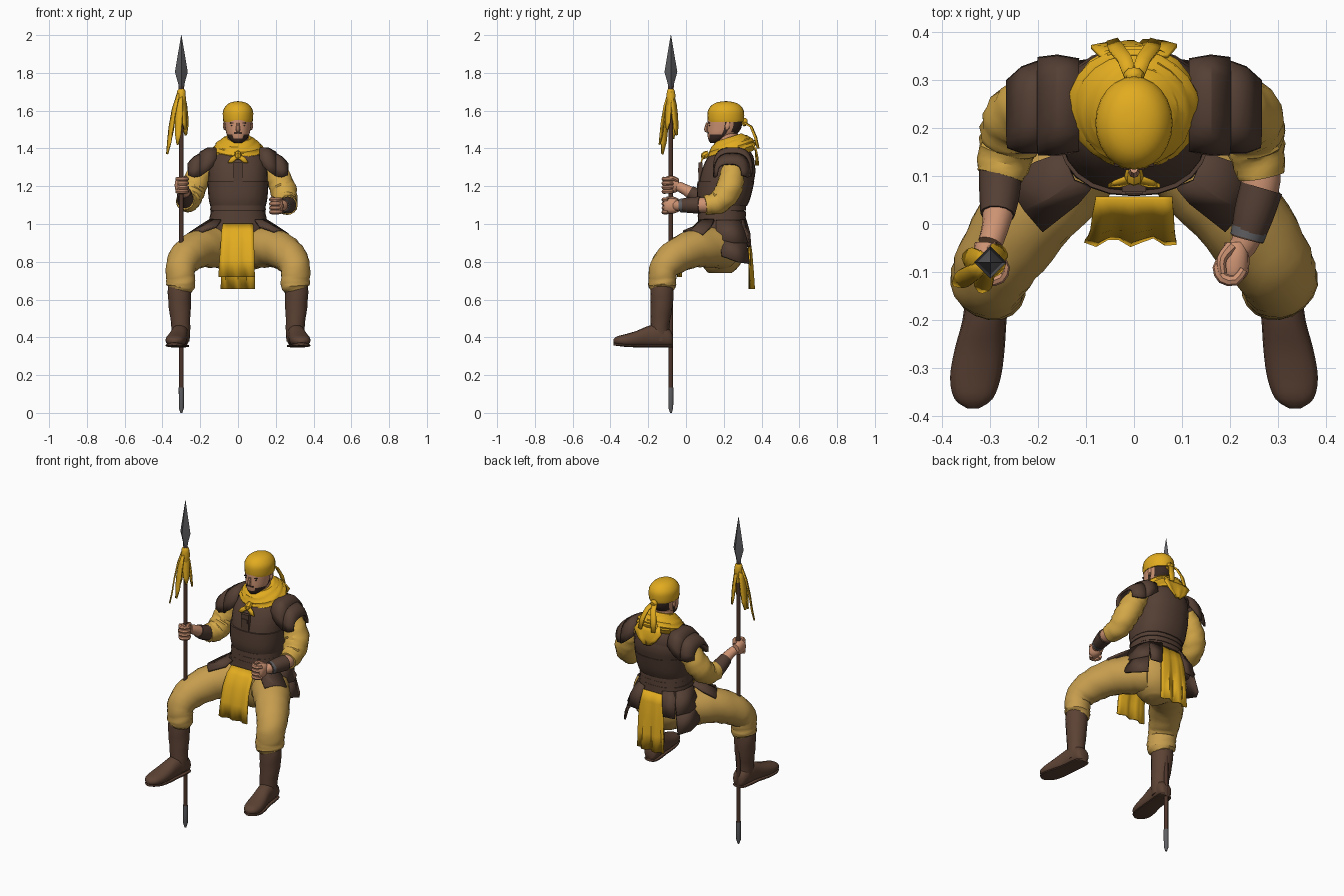
import bpy, bmesh, math
from mathutils import Vector

def material(name, r, g, b):
    m = bpy.data.materials.new(name)
    m.diffuse_color = [*(((c / 255 + 0.055) / 1.055) ** 2.4 for c in (r, g, b)), 1]
    return m

ARMOR = material("dark leather", 84, 63, 52)
BOOT = material("boot leather", 92, 66, 52)
YELLOW = material("yellow cloth", 226, 172, 32)
TAN = material("tan trousers", 198, 157, 78)
SLEEVE = material("sleeve cloth", 212, 168, 72)
SKIN = material("skin", 205, 147, 115)
HAIR = material("dark hair", 58, 42, 36)
STEEL = material("dark steel", 96, 96, 100)
WOOD = material("spear wood", 76, 52, 42)

def finish(name, bm, mat, angle=40, solid=0):
    bmesh.ops.recalc_face_normals(bm, faces=bm.faces)
    me = bpy.data.meshes.new(name)
    bm.to_mesh(me)
    bm.free()
    me.materials.append(mat)
    me.shade_smooth()
    me.set_sharp_from_angle(angle=math.radians(angle))
    ob = bpy.data.objects.new(name, me)
    bpy.context.collection.objects.link(ob)
    if solid:
        mod = ob.modifiers.new("thickness", 'SOLIDIFY')
        mod.thickness, mod.offset = solid, 0
    return ob

def spline(rows, s):
    """Catmull-Rom interpolation of tuples."""
    out = []
    for i in range(len(rows) - 1):
        a, b, c, d = (rows[max(0, min(len(rows) - 1, i + k))] for k in (-1, 0, 1, 2))
        for j in range(s):
            t = j / s
            out.append([0.5 * (2 * q + (r - p) * t + (2 * p - 5 * q + 4 * r - w) * t * t
                        + (3 * q - p - 3 * r + w) * t ** 3) for p, q, r, w in zip(a, b, c, d)])
    return out + [list(rows[-1])]

def grid(bm, rings, closed):
    vs = [[bm.verts.new(p) for p in r] for r in rings]
    n = len(vs[0])
    for a, b in zip(vs, vs[1:]):
        for i in range(n if closed else n - 1):
            j = (i + 1) % n
            bm.faces.new((a[i], a[j], b[j], b[i]))
    return vs

def tube(name, rows, mat, n=16, s=3, fold=0, axis=None, p=1, angle=40):
    """Loft of ellipses; a row is x, y, z, radius a, radius b."""
    rows = spline([r if len(r) == 5 else (*r, r[3]) for r in rows], s)
    pts = [Vector(r[:3]) for r in rows]
    u, rings = Vector((1, 0, 0)), []
    for k, r in enumerate(rows):
        t = Vector(axis) if axis else (pts[min(k + 1, len(pts) - 1)] - pts[max(k - 1, 0)]).normalized()
        if abs(u.dot(t)) > 0.95:
            u = Vector((0, 1, 0))
        u = (u - t * u.dot(t)).normalized()
        v = t.cross(u)
        ring = []
        for i in range(n):
            a = math.tau * i / n
            c, d = math.cos(a), math.sin(a)
            f = 1 + fold * math.sin(k * 2.1 + 2 * math.sin(a * 2 + k * 0.4))
            ring.append(pts[k] + u * math.copysign(abs(c) ** p, c) * r[3] * f
                        + v * math.copysign(abs(d) ** p, d) * r[4] * f)
        rings.append(ring)
    bm = bmesh.new()
    vs = grid(bm, rings, True)
    bm.faces.new(vs[0])
    bm.faces.new(vs[-1])
    return finish(name, bm, mat, angle)

def stack(name, rows, mat, **kw):
    """Horizontal loft; a row is z, y centre, x radius, y radius."""
    return tube(name, [(0, cy, z, rx, ry) for z, cy, rx, ry in rows], mat, axis=(0, 0, 1), **kw)

def ribbon(name, rows, mat, side=(1, 0, 0), cols=2, wave=0, thick=0.008):
    """Hanging strip; a row is x, y, z, half width."""
    side = Vector(side).normalized()
    out = side.cross(Vector((0, 0, 1))).normalized()
    bm = bmesh.new()
    rings = [[Vector(r[:3]) + side * r[3] * (2 * i / cols - 1) + out * wave * k / len(rows) * math.sin(i * 1.9)
              for i in range(cols + 1)] for k, r in enumerate(rows)]
    grid(bm, rings, False)
    return finish(name, bm, mat, solid=thick)

def plate(name, rows, mat, thick=0.012):
    bm = bmesh.new()
    grid(bm, rows, False)
    return finish(name, bm, mat, 25, thick)

def box(name, c, size, mat):
    bm = bmesh.new()
    bmesh.ops.create_cube(bm, size=1)
    for v in bm.verts:
        v.co = Vector(c) + Vector(v.co[i] * size[i] for i in range(3))
    return finish(name, bm, mat)

# Torso armour: body, layered breast and belly plates, waist straps
stack("leather_torso", [(.95, .19, .165, .125), (1.0, .19, .158, .126), (1.04, .19, .143, .12), (1.09, .19, .143, .12),
      (1.2, .208, .155, .143), (1.3, .226, .155, .137), (1.36, .238, .135, .118), (1.4, .24, .09, .085)], ARMOR, n=24, p=.85)
stack("belly_plate", [(1.095, .195, .147, .128), (1.14, .2, .156, .142), (1.225, .211, .162, .151)], ARMOR, n=24, p=.85, angle=25)
stack("breast_plate", [(1.222, .215, .155, .143), (1.28, .225, .157, .143), (1.35, .238, .135, .12)], ARMOR, n=24, p=.85, angle=25)
for z, r in ((1.025, .153), (1.055, .148), (1.085, .148)):
    stack("waist_strap", [(z - .014, .19, r, .128), (z + .014, .19, r - .003, .126)], ARMOR, n=24, p=.85, s=1)
box("chest_strap", (0, .077, 1.27), (.05, .02, .11), ARMOR)
box("chest_buckle", (0, .067, 1.285), (.035, .008, .025), ARMOR)

# Neck, head (hair and beard by face position) and headscarf
stack("neck", [(1.36, .23, .06, .06), (1.48, .215, .055, .06)], SKIN, s=1)
head = stack("head", [(1.43, .15, .022, .022), (1.445, .165, .042, .046), (1.475, .19, .06, .077), (1.51, .203, .068, .09),
             (1.55, .207, .073, .092), (1.58, .207, .073, .09)], SKIN, n=24)
head.data.materials.append(HAIR)
for f in head.data.polygons:
    c = f.center
    goatee = c.z < 1.457 or (c.z < 1.478 and abs(c.x) > .022 and c.y < .2)
    if goatee or c.y > .245 or (c.y > .195 and c.z > 1.48 and c.y < .22):
        f.material_index = 1
stack("headscarf", [(1.54, .211, .077, .094), (1.56, .211, .08, .097), (1.6, .211, .079, .095), (1.63, .211, .06, .074),
      (1.645, .211, .034, .042), (1.65, .211, .005, .006)], YELLOW, n=24)
tube("nose", [(0, .114, 1.535, .008), (0, .108, 1.51, .01), (0, .109, 1.497, .012), (0, .117, 1.49, .007)], SKIN, n=8)
box("moustache", (0, .117, 1.482), (.044, .008, .009), HAIR)
for sx in (-1, 1):
    tube("ear", [(sx * .068, .215, 1.5, .007, .008), (sx * .073, .22, 1.518, .007, .013), (sx * .071, .222, 1.54, .006, .01)], SKIN, n=8)
    box("eye", (sx * .028, .126, 1.522), (.018, .008, .006), HAIR)
    box("eyebrow", (sx * .028, .124, 1.534), (.028, .008, .006), HAIR)
    ribbon("headscarf_tail", [(sx * .005, .305, 1.54, .014), (sx * .02, .345, 1.515, .015), (sx * .038, .368, 1.46, .016),
           (sx * .045, .382, 1.4, .012)], YELLOW, side=(1, -.3 * sx, 0))
tube("headscarf_knot", [(0, .295, 1.53, .016), (0, .312, 1.54, .022), (0, .325, 1.54, .012)], YELLOW, n=8)

# Neck scarf: tilted folds, front ends and back drape
t = Vector((0, -.32, 1)).normalized()[:]
tube("neck_scarf", [(0, .24, 1.35, .115, .12), (0, .243, 1.38, .136, .135), (0, .238, 1.41, .128, .125), (0, .23, 1.438, .098, .1),
     (0, .225, 1.458, .068, .07)], YELLOW, n=22, s=4, axis=t, fold=.03, angle=30)
tube("scarf_knot", [(0, .12, 1.375, .015), (0, .098, 1.362, .02), (0, .1, 1.345, .012)], YELLOW, n=8)
for sx in (-1, 1):
    ribbon("scarf_end", [(0, .1, 1.365, .012), (sx * .02, .088, 1.35, .02), (sx * .042, .08, 1.325, .012)], YELLOW)
ribbon("scarf_drape", [(0, .35, 1.43, .07), (0, .37, 1.39, .09), (0, .376, 1.345, .06), (0, .376, 1.31, .02)], YELLOW, cols=6, wave=.01)

# Shoulder guards: curved overlapping bands
for sx in (-1, 1):
    for bands in (((.115, 1.4, .092, .08, .248), (.16, 1.4, .1, .12, .248), (.2, 1.377, .097, .125, .246)),
                  ((.193, 1.374, .093, .12, .245), (.232, 1.352, .086, .105, .238), (.263, 1.318, .066, .06, .23))):
        rows = []
        for x, zt, hw, drop, cy in bands:
            row = []
            for i in range(13):
                c, s = math.cos(math.pi * i / 12), math.sin(math.pi * i / 12)
                row.append((sx * x, cy + hw * math.copysign(abs(c) ** .7, c), zt - drop * (1 - s ** .7)))
            rows.append(row)
        plate("shoulder_guard", rows, ARMOR)

# Arms: sleeve, bare elbow, bracer, gripping fist
def fist(c, sx):
    x, y, z = c
    tube("palm", [(x + sx * .01, y + .045, z, .024, .03), (x + sx * .01, y + .02, z, .028, .04), (x + sx * .006, y - .015, z, .03, .041),
         (x + sx * .004, y - .032, z, .02, .036)], SKIN, n=12, p=.85)
    for i in range(4):
        zf = z + .033 - .022 * i
        tube("finger", [(x + sx * .026, y - .012, zf, .01), (x + sx * .008, y - .034, zf, .012), (x - sx * .018, y - .03, zf, .012),
             (x - sx * .028, y - .008, zf, .011), (x - sx * .018, y + .012, zf, .009)], SKIN, n=8, s=2)
    tube("thumb", [(x, y + .035, z + .026, .014), (x - sx * .02, y + .01, z + .04, .011), (x - sx * .018, y - .02, z + .04, .009)], SKIN, n=8)

ARMS = {
    1: ([(.16, .25, 1.32, .05), (.2, .245, 1.265, .064), (.24, .225, 1.18, .07), (.253, .17, 1.115, .062), (.266, .1, 1.1, .05)],
        [(.266, .12, 1.1, .04), (.262, .07, 1.1, .04), (.235, -.03, 1.098, .03), (.218, -.055, 1.096, .026)],
        [(.266, .075, 1.1, .045), (.25, .02, 1.1, .042), (.236, -.032, 1.098, .034)], (.203, -.083, 1.096)),
    -1: ([(-.16, .25, 1.32, .05), (-.2, .245, 1.265, .064), (-.243, .22, 1.18, .07), (-.262, .165, 1.125, .062), (-.28, .1, 1.125, .05)],
         [(-.28, .12, 1.122, .04), (-.28, .06, 1.145, .038), (-.288, 0, 1.18, .029), (-.3, -.04, 1.2, .026)],
         [(-.279, .11, 1.125, .045), (-.281, .06, 1.146, .042), (-.285, .02, 1.168, .036)], (-.298, -.083, 1.205)),
}
for sx, (sleeve, fore, bracer, hand) in ARMS.items():
    tube("sleeve", sleeve, SLEEVE, s=5, fold=.045, angle=30)
    tube("forearm", fore, SKIN, n=12)
    tube("bracer", bracer, ARMOR, n=12)
    fist(hand, sx)
tube("bracer_band", [(.241, -.012, 1.098, .038), (.236, -.03, 1.098, .036)], STEEL, n=12, s=1)

# Trousers, boots, hip plates
stack("trouser_seat", [(.74, .18, .06, .06), (.775, .185, .11, .095), (.84, .19, .15, .122), (.92, .19, .158, .122), (.99, .19, .15, .118)],
      TAN, n=20, fold=.01)
for sx in (-1, 1):
    tube("trouser_leg", [(sx * .06, .21, .87, .11), (sx * .13, .13, .876, .108), (sx * .208, .035, .868, .1), (sx * .278, -.065, .82, .089),
         (sx * .304, -.116, .765, .08, .076), (sx * .304, -.125, .71, .08, .07), (sx * .304, -.126, .672, .08, .07),
         (sx * .308, -.126, .65, .06, .06)], TAN, s=4, n=18, fold=.025, angle=30)
    tube("boot_shaft", [(sx * .31, -.126, .69, .058), (sx * .31, -.127, .64, .062), (sx * .308, -.13, .56, .058), (sx * .304, -.137, .48, .051),
         (sx * .302, -.138, .43, .049), (sx * .303, -.135, .38, .046)], BOOT, fold=.015)
    foot = ((-.07, .3, .022, .41, .36), (-.085, .3, .04, .44, .35), (-.14, .305, .046, .47, .35), (-.2, .312, .046, .46, .35),
            (-.26, .322, .052, .435, .35), (-.32, .331, .053, .417, .352), (-.365, .335, .04, .405, .36), (-.385, .336, .012, .388, .372))
    tube("boot_foot", [(sx * x, y, (a + b) / 2, w, (a - b) / 2) for y, x, w, a, b in foot], BOOT, axis=(0, -1, 0), p=.85)
    tube("boot_sole", [(sx * x, y, .354 + max(0, -.3 - y) * .12, w, .007) for y, x, w, a, b in foot], BOOT, axis=(0, -1, 0), p=.6)
    def m(*pts):
        return [(sx * x, y, z) for x, y, z in pts]
    plate("front_hip_plate", [m((.09, .075, 1.02), (.125, .09, 1.02), (.15, .15, 1.02)),
          m((.115, .045, .985), (.175, .055, .99), (.205, .13, .985)),
          m((.19, -.015, .96), (.228, .03, .965), (.265, .09, .945))], ARMOR)
    plate("side_hip_plate", [m((.155, .16, 1.02), (.15, .23, 1.02), (.12, .29, 1.02)),
          m((.2, .16, .92), (.2, .25, .9), (.165, .325, .9))], ARMOR)
    plate("lower_hip_plate", [m((.195, .175, .925), (.19, .25, .915), (.155, .318, .915)),
          m((.225, .19, .83), (.22, .27, .8), (.18, .335, .79))], ARMOR)
    plate("rear_hip_plate", [m((.13, .28, 1.02), (.06, .315, 1.02)), m((.15, .32, .95), (.075, .335, .95)),
          m((.155, .33, .88), (.085, .34, .88))], ARMOR)

# Hanging waist cloths
ribbon("front_cloth", [(0, .055, 1.0, .08), (-.002, .02, .965, .085), (-.003, -.012, .9, .088), (-.005, -.028, .81, .092),
       (-.007, -.035, .72, .096)], YELLOW, cols=8, wave=.012)
ribbon("back_cloth", [(0, .318, 1.0, .07), (0, .33, .94, .08), (0, .34, .85, .085), (0, .345, .75, .088), (0, .348, .655, .09)],
       YELLOW, cols=8, wave=.018)

# Spear with steel butt, diamond head and cloth streamers
SX, SY = -.3, -.08
tube("spear_shaft", [(SX, SY, .1, .012), (SX, SY, 1.73, .012)], WOOD, n=10, s=1)
tube("spear_butt", [(SX, SY, 0, .005), (SX, SY, .025, .013), (SX, SY, .135, .014)], STEEL, n=10, s=1)
tube("spear_head", [(SX, SY, 1.7, .014), (SX, SY, 1.74, .016), (SX, SY, 1.805, .034), (SX, SY, 2, .001)], STEEL, n=4, s=1, angle=20)
tube("streamer_wrap", [(SX, SY, 1.6, .016), (SX, SY, 1.66, .024), (SX, SY, 1.7, .022), (SX, SY, 1.715, .015)], YELLOW, n=10, fold=.05)
for dx, dy, zb, w in ((-.075, -.045, 1.37, .018), (-.055, .012, 1.45, .02), (-.02, -.06, 1.42, .018), (.024, .03, 1.47, .02), (.02, -.02, 1.5, .018)):
    ribbon("streamer", [(SX + dx * f, SY + dy * f, 1.69 + (zb - 1.69) * g, w * h) for f, g, h in
           ((.2, 0, .6), (.5, .25, 1), (.72, .55, 1.1), (.85, .8, .9), (1, 1, .25))], YELLOW, side=(-dy, dx, 0))
